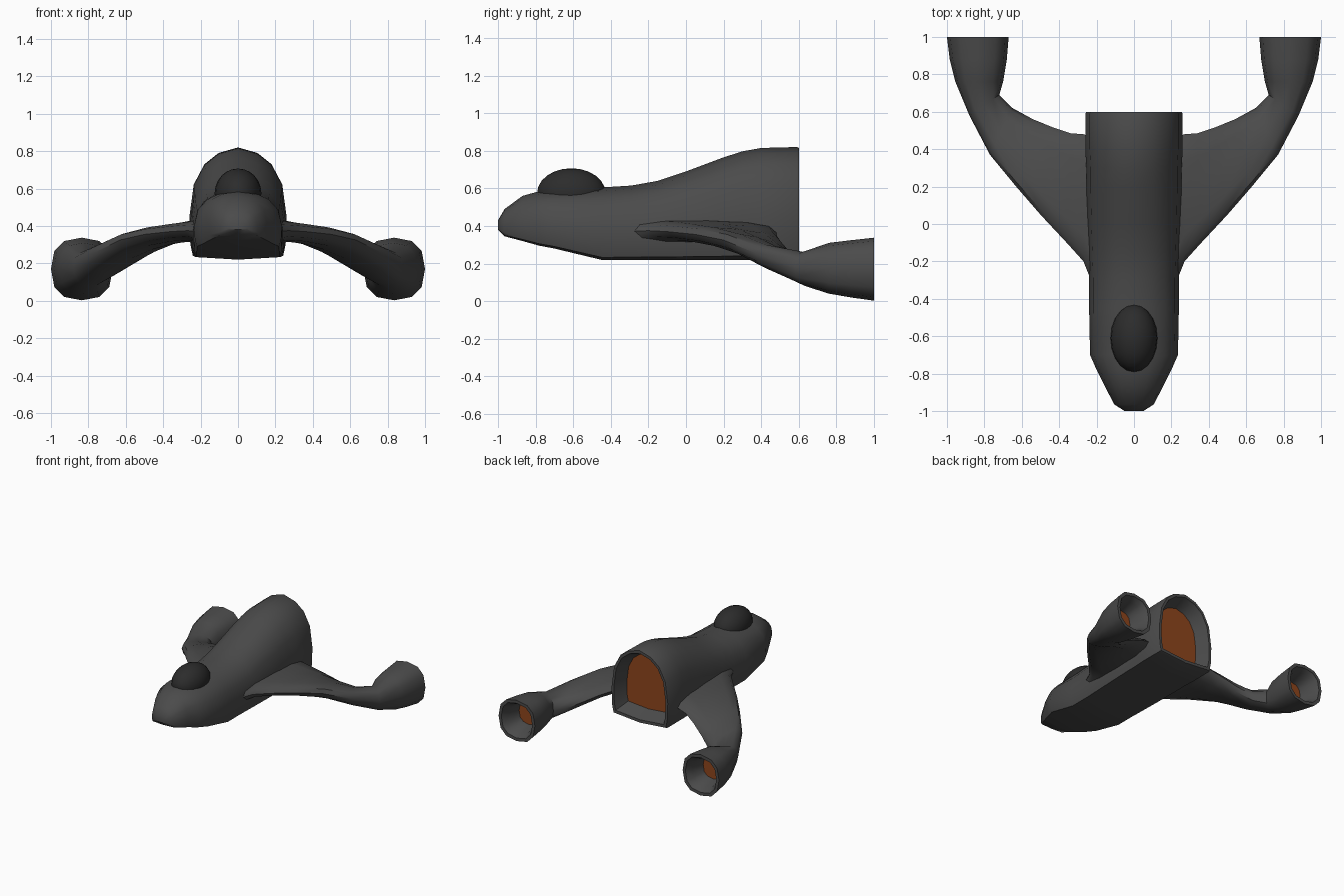
import bpy, bmesh, math
from mathutils import Vector

if "Cube" in bpy.data.objects:
    bpy.data.objects.remove(bpy.data.objects["Cube"])


def material(name, rgb):
    m = bpy.data.materials.new(name)
    m.diffuse_color = (*rgb, 1)
    m.use_nodes = True
    m.node_tree.nodes["Principled BSDF"].inputs["Base Color"].default_value = m.diffuse_color
    return m


HULL = material("hull_dark_grey", (0.07, 0.07, 0.07))
GLASS = material("canopy_black", (0.025, 0.025, 0.025))
GLOW = material("engine_orange", (0.27, 0.06, 0.012))


def shade(obj, angle):
    bpy.ops.object.select_all(action='DESELECT')
    obj.select_set(True)
    bpy.context.view_layer.objects.active = obj
    bpy.ops.object.shade_smooth_by_angle(angle=math.radians(angle))


def scaled(ring, s, y):
    """Copy of an end ring, shrunk about its centre and moved to y."""
    c = sum(ring, Vector()) / len(ring)
    return [Vector((c.x + (p.x - c.x) * s, y, c.z + (p.z - c.z) * s)) for p in ring]


def loft(name, rings, mirror=False):
    """Skin a list of rings; the last cap is the glowing engine plate."""
    bm = bmesh.new()
    rows = [[bm.verts.new(p) for p in r] for r in rings]
    n = len(rows[0])
    for a, b in zip(rows, rows[1:]):
        for i in range(n):
            bm.faces.new((a[i], a[(i + 1) % n], b[(i + 1) % n], b[i]))
    bm.faces.new(rows[0])
    bm.faces.new(rows[-1]).material_index = 1
    bmesh.ops.recalc_face_normals(bm, faces=bm.faces[:])
    me = bpy.data.meshes.new(name)
    bm.to_mesh(me)
    bm.free()
    me.materials.append(HULL)
    me.materials.append(GLOW)
    obj = bpy.data.objects.new(name, me)
    bpy.context.collection.objects.link(obj)
    shade(obj, 45)
    if mirror:
        obj.modifiers.new("mirror", 'MIRROR').use_mirror_merge = False
    return obj


# Fuselage: one arched cross-section scaled along y
ARCH = [(0, 1), (.40, .95), (.69, .85), (.91, .67), (1, .38), (.98, .14), (.93, .035)]
# y, half width, bottom z, top z
STATIONS = [(-1.0, .05, .38, .43), (-.965, .105, .345, .49), (-.87, .155, .32, .56),
            (-.78, .20, .295, .585), (-.70, .235, .28, .59), (-.45, .24, .22, .605),
            (-.29, .24, .22, .615), (-.15, .245, .22, .64), (0, .25, .22, .69),
            (.2, .255, .22, .765), (.3, .255, .22, .797), (.4, .26, .22, .815),
            (.59, .26, .22, .82), (.6, .255, .225, .815)]


def arch_ring(y, w, lo, hi):
    right = [Vector((x * w, y, lo + z * (hi - lo))) for x, z in ARCH]
    left = [Vector((-p.x, p.y, p.z)) for p in reversed(right[1:])]
    return right + [Vector((0, y, lo))] + left


body = [arch_ring(*s) for s in STATIONS]
rim = body[-1]
body += [scaled(rim, .92, .6), scaled(rim, .76, .49)]
loft("fuselage", body)

# Wing flowing into an engine pod: outer edge, inner edge, thickness
SPANS = [((.21, -.35, .37), (.21, .46, .37), .13),
         ((.27, -.20, .375), (.27, .48, .365), .11),
         ((.36, -.10, .37), (.34, .485, .345), .105),
         ((.50, .05, .355), (.43, .515, .30), .11),
         ((.63, .20, .325), (.54, .56, .235), .12),
         ((.77, .37, .255), (.65, .62, .175), .14),
         ((.88, .58, .18), (.72, .69, .16), .18),
         ((.955, .76, .175), (.70, .76, .175), .27),
         ((.985, .88, .172), (.68, .88, .172), .305),
         ((1.0, 1.0, .17), (.67, 1.0, .17), .335)]


def wing_ring(outer, inner, thick, n=12):
    a, b = Vector(outer), Vector(inner)
    soft = lambda v: math.copysign(abs(v) ** .8, v)
    ring = []
    for i in range(n):
        t = 2 * math.pi * i / n
        ring.append((a + b) / 2 + (a - b) / 2 * soft(math.cos(t))
                    + Vector((0, 0, thick / 2 * soft(math.sin(t)))))
    return ring


wing = [wing_ring(*s) for s in SPANS]
rim = wing[-1]
wing += [scaled(rim, .85, 1.0), scaled(rim, .68, .95), scaled(rim, .55, .84)]
loft("wing_engine_pods", wing, mirror=True)

# Canopy bubble
bpy.ops.mesh.primitive_uv_sphere_add(segments=20, ring_count=12, location=(0, -.61, .575))
canopy = bpy.context.object
canopy.name = "canopy"
canopy.scale = (.125, .182, .132)
canopy.data.materials.append(GLASS)
shade(canopy, 60)
